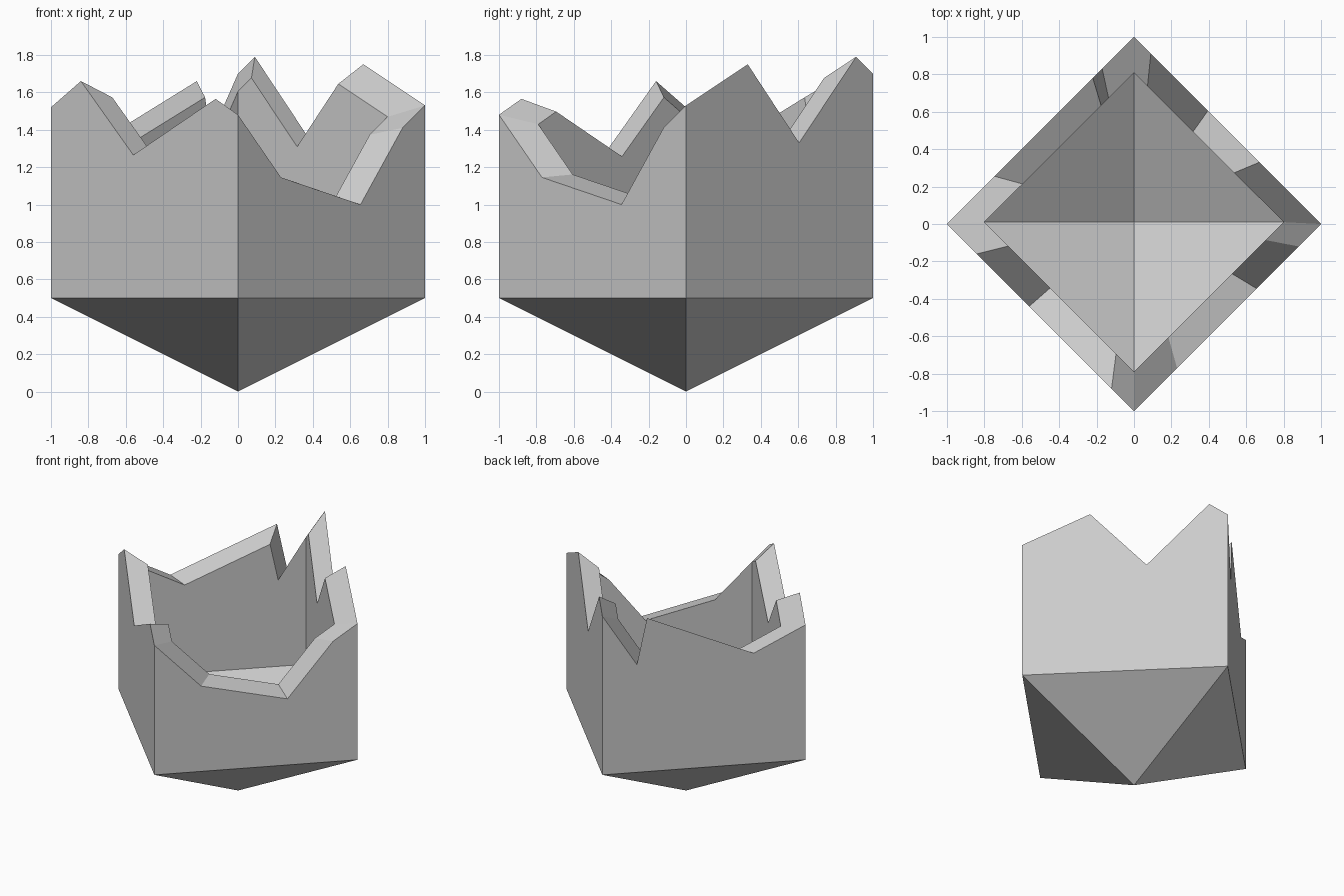
import bpy, bmesh
from mathutils import Vector

if "Cube" in bpy.data.objects:
    bpy.data.objects.remove(bpy.data.objects["Cube"])

# Square footprint turned 45 degrees, corners in order: left, front, right, back
corners = [(-1, 0), (0, -1), (1, 0), (0, 1)]
# Broken rim of each wall: (fraction along the wall, height), starting at each corner
rims = [
    [(0, 1.52), (0.16, 1.66), (0.44, 1.265), (0.88, 1.565)],     # front left wall
    [(0, 1.48), (0.23, 1.145), (0.655, 1.0), (0.88, 1.41)],      # front right wall
    [(0, 1.53), (0.33, 1.75), (0.605, 1.33), (0.91, 1.79)],      # back right wall
    [(0, 1.70), (0.17, 1.315), (0.22, 1.66), (0.745, 1.335)],    # back left wall
]
BASE_Z = 0.5
INNER_SCALE = 0.8
INNER_OFFSET = Vector((0, 0.01, 0.245))

bm = bmesh.new()


def shell(place, flip):
    """Walls with a jagged top and a pointed bottom; returns the rim loop."""
    def face(vs):
        bm.faces.new(vs[::-1] if flip else vs)

    def vert(x, y, z):
        return bm.verts.new(place(Vector((x, y, z))))

    base = [vert(x, y, BASE_Z) for x, y in corners]
    apex = vert(0, 0, 0)
    tops = []
    for i, rim in enumerate(rims):
        a, b = Vector(corners[i]), Vector(corners[(i + 1) % 4])
        tops.append([vert(*a.lerp(b, t), z) for t, z in rim])
    for i in range(4):
        j = (i + 1) % 4
        face([base[i], base[j], tops[j][0]] + tops[i][::-1])
        face([base[j], base[i], apex])
    return [v for wall in tops for v in wall]


# Outer shell, and the cavity as a smaller raised copy
outer = shell(lambda p: p, False)
inner = shell(lambda p: p * INNER_SCALE + INNER_OFFSET, True)

# Broken edge joining the two rims
n = len(outer)
for i in range(n):
    j = (i + 1) % n
    bm.faces.new([outer[i], outer[j], inner[j], inner[i]])

bmesh.ops.recalc_face_normals(bm, faces=bm.faces)
mesh = bpy.data.meshes.new("broken_shell")
bm.to_mesh(mesh)
bm.free()
obj = bpy.data.objects.new("broken_shell", mesh)
bpy.context.collection.objects.link(obj)
